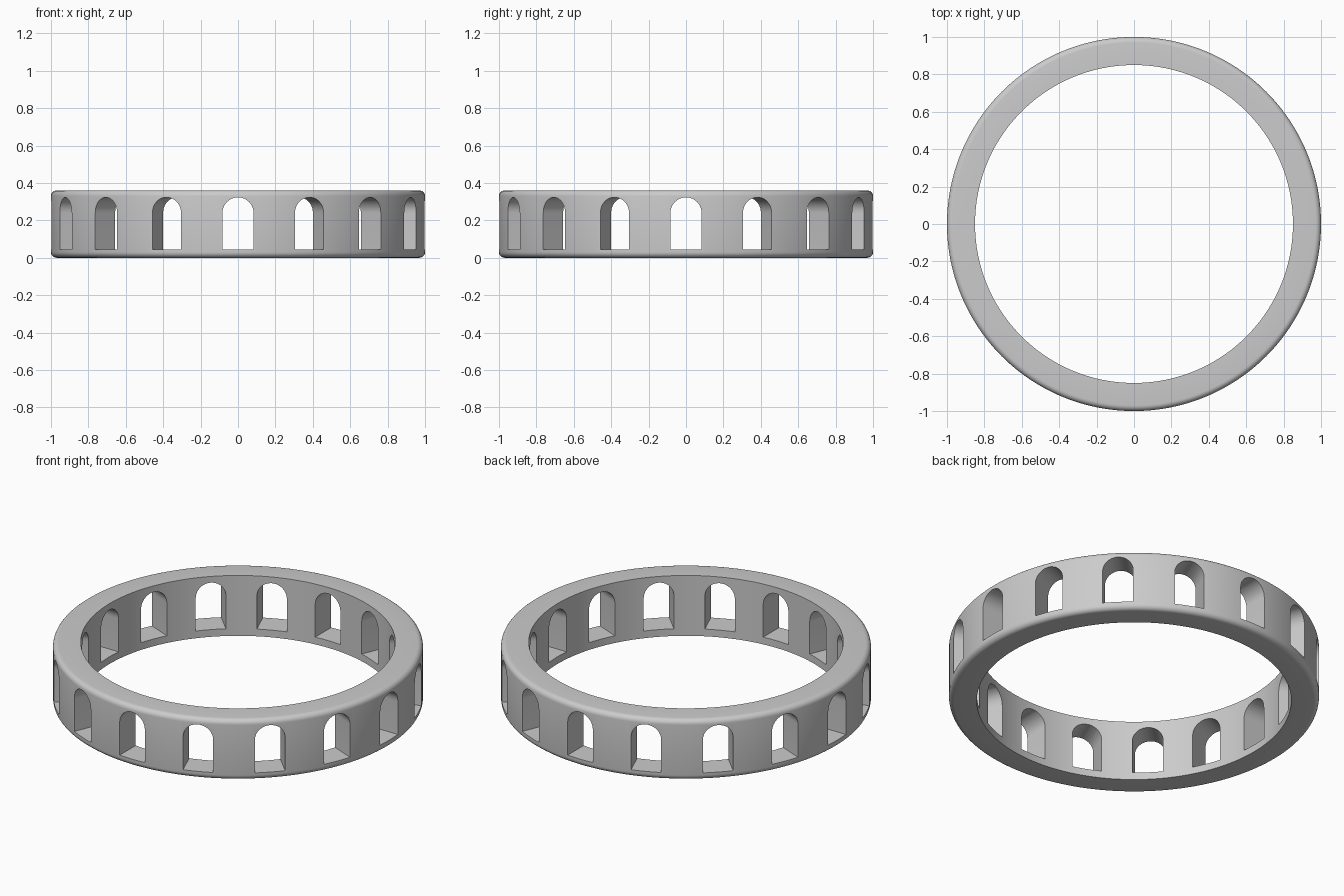
import bpy, bmesh
from math import pi, sin, cos, radians
from mathutils import Matrix

if "Cube" in bpy.data.objects:
    bpy.data.objects.remove(bpy.data.objects["Cube"])

R_OUT, R_IN, H, FILLET = 1.0, 0.85, 0.36, 0.03
HOLES, HALF_W, SILL, SPRING = 16, 0.083, 0.043, 0.24
SEGS = 192


def make_object(name, bm):
    bmesh.ops.recalc_face_normals(bm, faces=bm.faces)
    mesh = bpy.data.meshes.new(name)
    bm.to_mesh(mesh)
    bm.free()
    ob = bpy.data.objects.new(name, mesh)
    bpy.context.collection.objects.link(ob)
    return ob


# Ring band: lathed profile with rounded outer edges and sharp inner edges
profile = [(R_IN, H), (R_IN, 0)]
for cz, start in ((FILLET, -90), (H - FILLET, 0)):
    for i in range(7):
        a = radians(start + 15 * i)
        profile.append((R_OUT - FILLET + FILLET * cos(a), cz + FILLET * sin(a)))
bm = bmesh.new()
loops = [[bm.verts.new((r * cos(2 * pi * s / SEGS), r * sin(2 * pi * s / SEGS), z))
          for r, z in profile] for s in range(SEGS)]
n = len(profile)
for s in range(SEGS):
    a, b = loops[s], loops[(s + 1) % SEGS]
    for i in range(n):
        j = (i + 1) % n
        bm.faces.new((a[i], b[i], b[j], a[j]))
ring = make_object("ring_band", bm)

# Arched window cutters, repeated around the ring
arch = [(-HALF_W, SILL), (HALF_W, SILL)]
arch += [(HALF_W * cos(pi * i / 20), SPRING + HALF_W * sin(pi * i / 20)) for i in range(21)]
bm = bmesh.new()
for k in range(HOLES):
    rot = Matrix.Rotation(2 * pi * k / HOLES, 3, 'Z')
    near, far = ([bm.verts.new(rot @ Matrix.Translation((r, x, z)).translation)
                  for x, z in arch] for r in (0.75, 1.1))
    bm.faces.new(near)
    bm.faces.new(far)
    for i in range(len(arch)):
        j = (i + 1) % len(arch)
        bm.faces.new((near[i], near[j], far[j], far[i]))
cutter = make_object("arch_cutters", bm)
cutter.hide_render = True

# Cut the windows and smooth the curved faces
cut = ring.modifiers.new("windows", 'BOOLEAN')
cut.operation = 'DIFFERENCE'
cut.solver = 'EXACT'
cut.object = cutter
bpy.context.view_layer.objects.active = ring
ring.select_set(True)
bpy.ops.object.modifier_apply(modifier=cut.name)
bpy.data.objects.remove(cutter)
bpy.ops.object.shade_smooth_by_angle(angle=radians(30))
